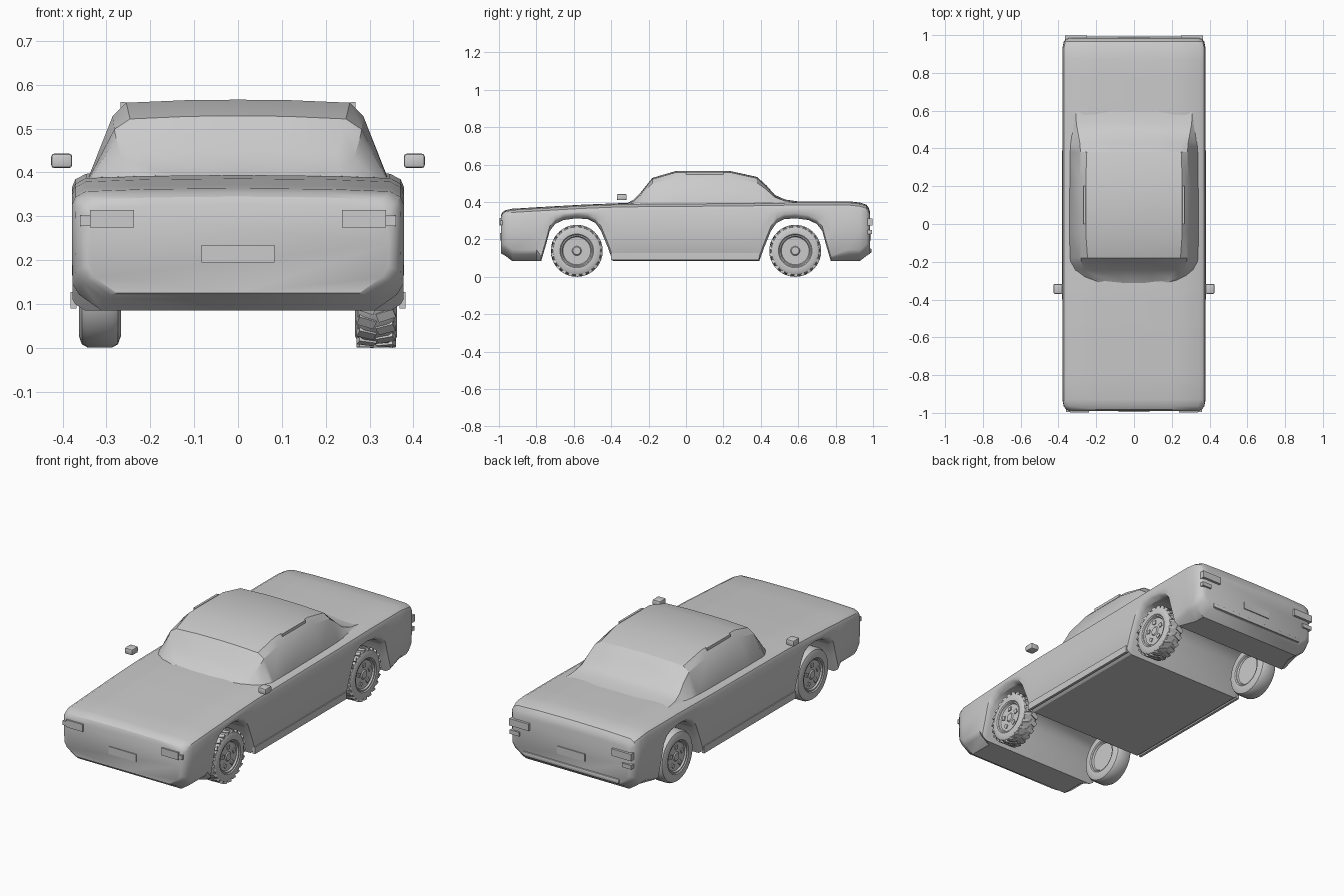
import bpy, bmesh, math
from mathutils import Matrix, Vector

if "Cube" in bpy.data.objects:
    bpy.data.objects.remove(bpy.data.objects["Cube"])

grey = bpy.data.materials.new("light_grey")
grey.diffuse_color = (0.6, 0.6, 0.6, 1)
grey.use_nodes = True
grey.node_tree.nodes["Principled BSDF"].inputs["Base Color"].default_value = grey.diffuse_color


def finish(name, bm, angle=32):
    """Turn a bmesh into a named, shaded object."""
    bmesh.ops.remove_doubles(bm, verts=bm.verts, dist=0.0002)
    bmesh.ops.recalc_face_normals(bm, faces=bm.faces)
    me = bpy.data.meshes.new(name)
    bm.to_mesh(me)
    bm.free()
    me.materials.append(grey)
    ob = bpy.data.objects.new(name, me)
    bpy.context.collection.objects.link(ob)
    bpy.ops.object.select_all(action='DESELECT')
    ob.select_set(True)
    bpy.context.view_layer.objects.active = ob
    bpy.ops.object.shade_smooth_by_angle(angle=math.radians(angle))
    return ob


def loft(bm, rings, caps=True):
    """Bridge closed rings of points; optionally cap both ends."""
    vs = [[bm.verts.new(p) for p in r] for r in rings]
    n = len(vs[0])
    for a, b in zip(vs, vs[1:]):
        for i in range(n):
            j = (i + 1) % n
            bm.faces.new((a[i], a[j], b[j], b[i]))
    if caps:
        bm.faces.new(vs[0])
        bm.faces.new(vs[-1])


def mirrored(half, y):
    """Full ring at y from a half section that starts and ends on x = 0."""
    return [(x, y, z) for x, z in half] + [(-x, y, z) for x, z in half[-2:0:-1]]


def box(name, x, y, z, bevel=0.0):
    bm = bmesh.new()
    bmesh.ops.create_cube(bm, size=1)
    for v in bm.verts:
        v.co = [r[0] + (c + 0.5) * (r[1] - r[0]) for c, r in zip(v.co, (x, y, z))]
    if bevel:
        bmesh.ops.bevel(bm, geom=bm.edges[:], offset=bevel, segments=2,
                        profile=0.5, affect='EDGES')
    return finish(name, bm)


def interp(table, t):
    for (a, u), (b, v) in zip(table, table[1:]):
        if t <= b:
            return u + (v - u) * max(0, t - a) / (b - a)
    return table[-1][1]


# Body: sections along y; the underside rises over both axles
top = [(-0.99, 0.325), (-0.982, 0.343), (-0.965, 0.354), (-0.93, 0.362), (-0.8, 0.37),
       (-0.55, 0.384), (-0.35, 0.392), (0.3, 0.397), (0.6, 0.402), (0.87, 0.402),
       (0.93, 0.395), (0.965, 0.384), (0.978, 0.365), (0.985, 0.34)]
width = [(-0.99, 0.345), (-0.982, 0.36), (-0.965, 0.372), (-0.93, 0.379),
         (0.93, 0.379), (0.965, 0.372), (0.978, 0.36), (0.985, 0.345)]
arch = [(-0.19, 0.085), (-0.165, 0.17), (-0.145, 0.245), (-0.115, 0.283), (-0.07, 0.304),
        (0.0, 0.313), (0.06, 0.308), (0.1, 0.288), (0.13, 0.245), (0.165, 0.16),
        (0.192, 0.085)]
axle = 0.584
bottom = [(-0.99, 0.125), (-0.965, 0.112), (-0.93, 0.085)]
bottom += [(-axle + d, z) for d, z in arch]
bottom += [(axle - d, z) for d, z in reversed(arch)]
bottom += [(0.93, 0.085), (0.965, 0.112), (0.985, 0.125)]

rings = []
for y in sorted({round(p[0], 4) for p in top + bottom}):
    zt, zb, w = interp(top, y), interp(bottom, y), interp(width, y)
    c = 0.025 if abs(y) < 0.79 else 0.06
    k = 0.03 if abs(y) < 0.79 else 0.068
    lo, hi = zb + c, zt - 0.034
    rings.append(mirrored([(0, zb), (w - k, zb), (w - 0.25 * k, zb + c * 0.6), (w - 0.002, lo),
                           (w, (lo + hi) / 2), (w - 0.001, hi), (w - 0.008, zt - 0.018),
                           (w - 0.032, zt - 0.005), (w * 0.55, zt), (0, zt + 0.002)], y))
bm = bmesh.new()
loft(bm, rings)
finish("body", bm)

# Cabin: y, roof height, roof half width, shoulder half width, base half width
cabin = [(-0.315, 0.392, 0.12, 0.17, 0.21), (-0.28, 0.412, 0.19, 0.235, 0.275),
         (-0.245, 0.447, 0.225, 0.265, 0.315), (-0.2, 0.503, 0.24, 0.278, 0.337),
         (-0.18, 0.528, 0.246, 0.282, 0.34), (-0.053, 0.565, 0.255, 0.286, 0.341),
         (0.235, 0.565, 0.255, 0.286, 0.341), (0.38, 0.533, 0.25, 0.283, 0.341),
         (0.43, 0.488, 0.25, 0.287, 0.34), (0.475, 0.437, 0.255, 0.295, 0.338),
         (0.53, 0.412, 0.26, 0.305, 0.335), (0.61, 0.401, 0.27, 0.31, 0.33)]
rings = []
for y, zt, wr, ws, wb in cabin:
    h = zt - 0.38
    rings.append(mirrored([(0, 0.37), (wb, 0.37), (wb, 0.38 + 0.05 * h), (ws, 0.38 + 0.8 * h),
                           (wr, zt - 0.006), (wr * 0.45, zt), (0, zt + 0.001)], y))
bm = bmesh.new()
loft(bm, rings)
finish("cabin", bm, 25)

# Number plates and rear bumper bar
box("front_plate", (-0.083, 0.083), (-0.995, -0.985), (0.195, 0.235))
box("rear_plate", (-0.083, 0.083), (0.98, 0.99), (0.195, 0.235))
box("rear_bumper", (-0.29, 0.29), (0.955, 0.992), (0.128, 0.152), 0.006)

# Paired trim
for s, side in ((-1, "left"), (1, "right")):
    def pair(name, x, y, z, bevel=0.0):
        box(side + "_" + name, sorted((s * x[0], s * x[1])), y, z, bevel)
    pair("headlight", (0.237, 0.338), (-0.998, -0.97), (0.274, 0.314))
    pair("front_indicator", (0.338, 0.36), (-0.994, -0.955), (0.278, 0.302))
    pair("tail_light", (0.25, 0.366), (0.95, 0.998), (0.275, 0.313))
    pair("reverse_light", (0.31, 0.366), (0.955, 0.994), (0.228, 0.25))
    pair("sill", (0.368, 0.382), (-0.4, 0.39), (0.09, 0.128))
    pair("wing_mirror", (0.378, 0.426), (-0.37, -0.317), (0.41, 0.443), 0.007)
    pair("roof_gutter", (0.256, 0.268), (0.0, 0.2), (0.545, 0.561))


# Wheels: lathed tyre and rim around the axle, outer side towards +x
def lathe(bm, profile, n=40):
    rings = []
    for i in range(n):
        a = 2 * math.pi * i / n
        rings.append([(x, r * math.cos(a), r * math.sin(a)) for x, r in profile])
    loft(bm, rings + rings[:1], caps=False)


def block(bm, size, mat):
    bmesh.ops.create_cube(bm, size=1, matrix=mat @ Matrix.Diagonal((*size, 1)))


def wheel(name, s, y):
    bm = bmesh.new()
    r = 0.134 if s > 0 else 0.138
    lathe(bm, [(-0.04, 0.083), (-0.047, 0.09), (-0.048, 0.112), (-0.041, r - 0.007),
               (-0.028, r), (0.028, r), (0.041, r - 0.007), (0.048, 0.112),
               (0.047, 0.09), (0.04, 0.083)])
    if s > 0:  # slanted tread lugs
        for i in range(22):
            for h in (-1, 1):
                turn = Matrix.Rotation(2 * math.pi * (i + 0.25 * h) / 22, 4, 'X')
                block(bm, (0.041, 0.022, 0.014), turn @ Matrix.Translation((h * 0.022, 0, 0.131))
                      @ Matrix.Rotation(h * 0.35, 4, 'Z'))
    place = Matrix.Translation((s * 0.315, y, 0.139)) @ Matrix.Rotation(
        0 if s > 0 else math.pi, 4, 'Z')
    bm.transform(place)
    finish(name + "_tyre", bm)

    bm = bmesh.new()
    lathe(bm, [(-0.034, 0.0001), (-0.034, 0.075), (-0.042, 0.08), (-0.042, 0.086),
               (0.042, 0.086), (0.042, 0.079), (0.034, 0.074), (0.034, 0.025),
               (0.039, 0.02), (0.039, 0.0001)])
    for i in range(5):  # raised pads around the hub
        turn = Matrix.Rotation(2 * math.pi * i / 5, 4, 'X')
        block(bm, (0.01, 0.022, 0.02), turn @ Matrix.Translation((0.034, 0, 0.05)))
    bm.transform(place)
    finish(name + "_rim", bm)


for s, side in ((-1, "left"), (1, "right")):
    wheel("front_" + side, s, -axle)
    wheel("rear_" + side, s, axle)
